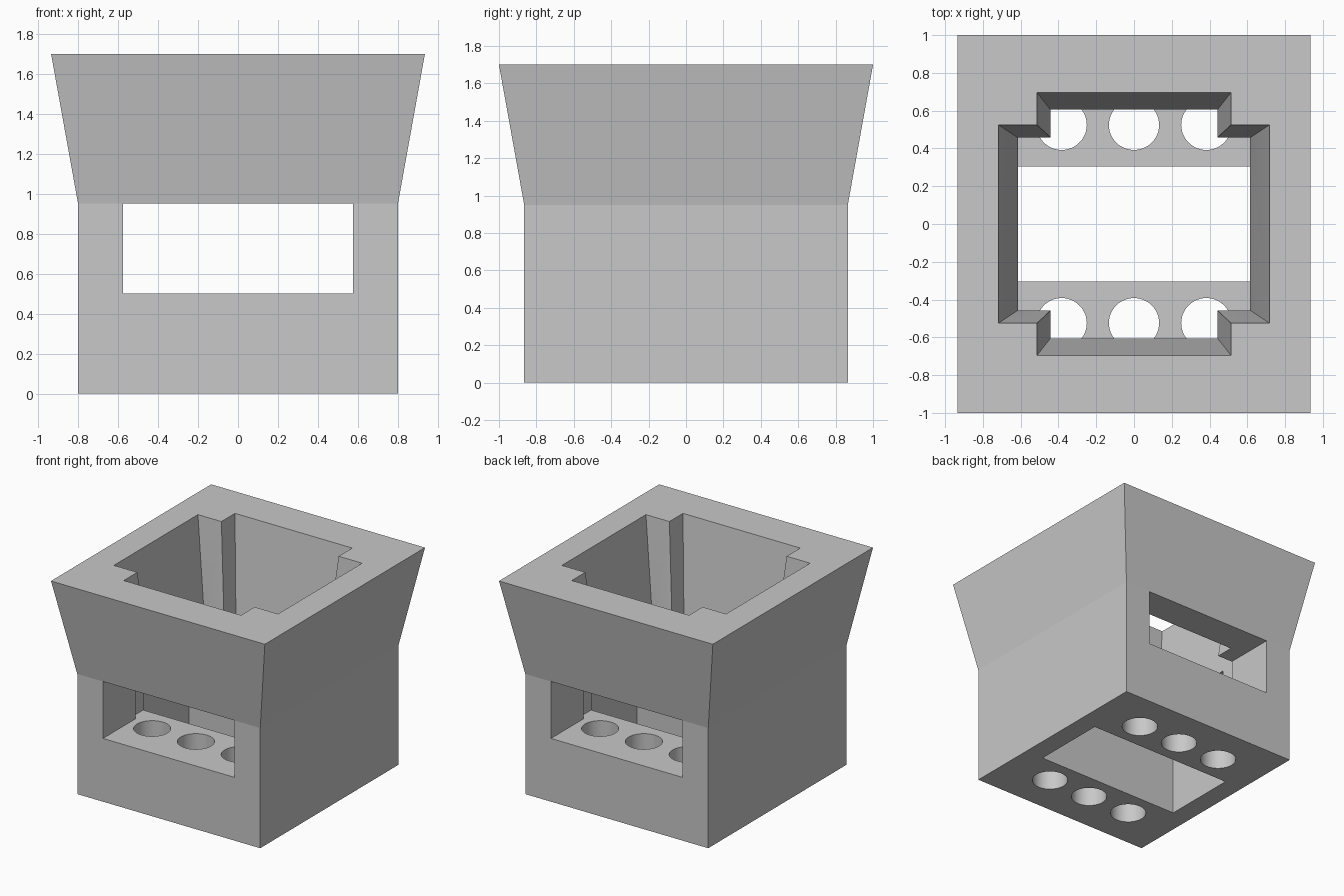
import bpy, bmesh, math

default = bpy.data.objects.get("Cube")
if default:
    bpy.data.objects.remove(default, do_unlink=True)

grey = bpy.data.materials.new("plain grey")
grey.use_nodes = True
colour = (0.58, 0.58, 0.58, 1)
grey.diffuse_color = colour
grey.node_tree.nodes["Principled BSDF"].inputs["Base Color"].default_value = colour

FLOOR, NECK, RIM = 0.5, 0.95, 1.7


def loft(name, rings):
    """Solid through (z, outline) rings that share a point count."""
    bm = bmesh.new()
    loops = [[bm.verts.new((x, y, z)) for x, y in outline] for z, outline in rings]
    for a, b in zip(loops, loops[1:]):
        for i in range(len(a)):
            j = (i + 1) % len(a)
            bm.faces.new((a[i], a[j], b[j], b[i]))
    bm.faces.new(loops[0][::-1])
    bm.faces.new(loops[-1])
    bmesh.ops.recalc_face_normals(bm, faces=bm.faces)
    mesh = bpy.data.meshes.new(name)
    bm.to_mesh(mesh)
    bm.free()
    mesh.materials.append(grey)
    obj = bpy.data.objects.new(name, mesh)
    bpy.context.collection.objects.link(obj)
    return obj


def rect(x, y):
    return [(-x, -y), (x, -y), (x, y), (-x, y)]


def cross(wide, wide_y, narrow, narrow_y):
    """Rectangle outline with a square notch in every corner."""
    corner = [(wide, wide_y), (narrow, wide_y), (narrow, narrow_y)]
    left = corner + [(-x, y) for x, y in corner[::-1]]
    return left + [(-x, -y) for x, y in left]


def circle(cx, cy, r, n=48):
    return [(cx + r * math.cos(math.tau * i / n), cy + r * math.sin(math.tau * i / n))
            for i in range(n)]


# Outer shell: straight base with a flared top
body = loft("body", [(0, rect(0.80, 0.865)), (NECK, rect(0.80, 0.865)),
                     (RIM, rect(0.935, 1.0))])

# Notched cavity that follows the flare, then drops straight to the floor
neck_outline = cross(0.615, 0.457, 0.442, 0.605)
rim_outline = cross(0.718, 0.525, 0.513, 0.695)
over = 0.1
above = [(x + (x - u) * over / (RIM - NECK), y + (y - v) * over / (RIM - NECK))
         for (x, y), (u, v) in zip(rim_outline, neck_outline)]
cutters = [loft("cavity_cutter", [(FLOOR, neck_outline), (NECK, neck_outline),
                                  (RIM + over, above)])]

# Window running from front to back, and the slot through the floor
cutters.append(loft("window_cutter", [(FLOOR, rect(0.575, 1.2)), (NECK, rect(0.575, 1.2))]))
cutters.append(loft("slot_cutter", [(-over, rect(0.64, 0.305)), (NECK, rect(0.64, 0.305))]))

# Two rows of three round holes
for y in (-0.525, 0.525):
    for x in (-0.383, 0, 0.383):
        hole = circle(x, y, 0.133)
        cutters.append(loft("hole_cutter", [(-over, hole), (FLOOR + over, hole)]))

bpy.context.view_layer.objects.active = body
body.select_set(True)
for cutter in cutters:
    cut = body.modifiers.new(cutter.name, "BOOLEAN")
    cut.operation, cut.solver, cut.object = "DIFFERENCE", "EXACT", cutter
    bpy.ops.object.modifier_apply(modifier=cut.name)
    bpy.data.objects.remove(cutter, do_unlink=True)

# Smooth hole walls, crisp edges everywhere else
bpy.ops.object.shade_smooth_by_angle(angle=math.radians(9))
